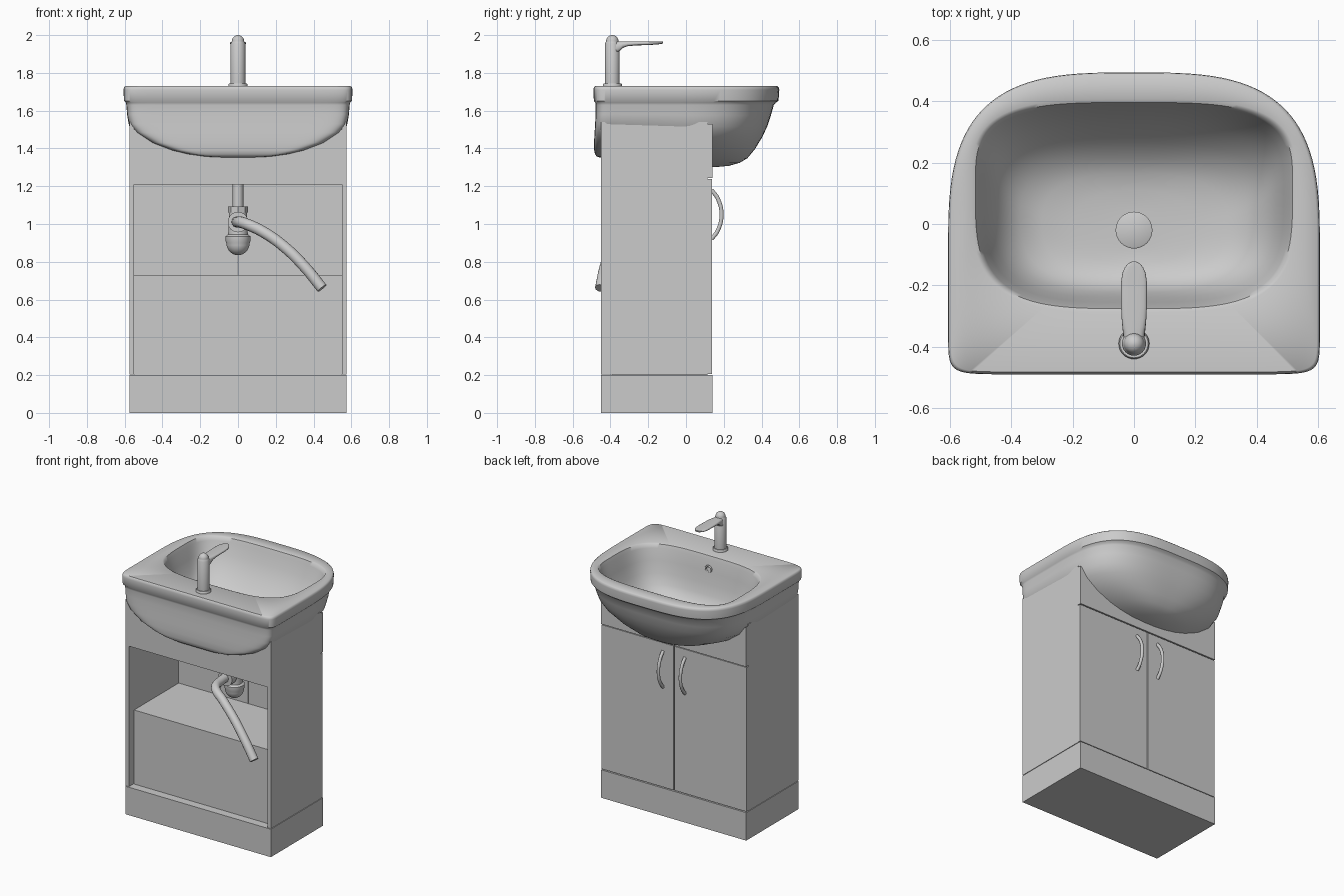
import bpy, bmesh, math
from mathutils import Vector

if "Cube" in bpy.data.objects:
    bpy.data.objects.remove(bpy.data.objects["Cube"])


def finish(name, bm, smooth=None):
    bmesh.ops.recalc_face_normals(bm, faces=bm.faces)
    me = bpy.data.meshes.new(name)
    bm.to_mesh(me)
    bm.free()
    ob = bpy.data.objects.new(name, me)
    bpy.context.collection.objects.link(ob)
    if smooth:
        bpy.ops.object.select_all(action='DESELECT')
        bpy.context.view_layer.objects.active = ob
        ob.select_set(True)
        bpy.ops.object.shade_smooth_by_angle(angle=math.radians(smooth))
    return ob


def loft(name, rings, smooth=40):
    """Skin a list of equal-length point rings and cap both ends."""
    bm = bmesh.new()
    vs = [[bm.verts.new(p) for p in r] for r in rings]
    n = len(vs[0])
    for a, b in zip(vs, vs[1:]):
        for i in range(n):
            j = (i + 1) % n
            bm.faces.new((a[i], a[j], b[j], b[i]))
    bm.faces.new(vs[0])
    bm.faces.new(vs[-1])
    return finish(name, bm, smooth)


def box(name, x0, x1, y0, y1, z0, z1):
    return loft(name, [[(x0, y0, z), (x1, y0, z), (x1, y1, z), (x0, y1, z)]
                       for z in (z0, z1)], None)


def lathe(name, profile, x, y, n=32):
    """Vertical turned part from (radius, z) pairs."""
    return loft(name, [[(x + r * math.cos(2 * math.pi * i / n),
                         y + r * math.sin(2 * math.pi * i / n), z)
                        for i in range(n)] for r, z in profile])


def tube(name, pts, radius):
    cu = bpy.data.curves.new(name, 'CURVE')
    cu.dimensions = '3D'
    cu.bevel_depth, cu.bevel_resolution = radius, 5
    cu.use_fill_caps = True
    cu.resolution_u = 10
    sp = cu.splines.new('BEZIER')
    sp.bezier_points.add(len(pts) - 1)
    for bp, p in zip(sp.bezier_points, pts):
        bp.co = p
        bp.handle_left_type = bp.handle_right_type = 'AUTO'
    ob = bpy.data.objects.new(name, cu)
    bpy.context.collection.objects.link(ob)
    return ob


def spow(v, e):
    return math.copysign(abs(v) ** e, v)


def plan(z, a, front, back, yc, nf, nb, tilt=0.0, n=112):
    """Basin outline: soft far half (exponent nf), squarer wall half (nb)."""
    pts = []
    for i in range(n):
        t = 2 * math.pi * (i + 0.5) / n
        c, s = math.cos(t), math.sin(t)
        e, b = (2 / nf, front - yc) if s > 0 else (2 / nb, yc - back)
        y = yc + b * spow(s, e)
        k = min(1, max(0, (y + 0.45) / 0.6))
        pts.append((a * spow(c, e), y, z - tilt * k * k * (3 - 2 * k)))
    return pts


# Basin: outside, rim and bowl as one lofted skin
rings = []
for z, a, f, b, nf, nb in [
        (1.352, .08, .17, -.455, 2.2, 9), (1.357, .18, .23, -.472, 2.3, 12),
        (1.37, .27, .285, -.482, 2.4, 14), (1.39, .355, .325, -.486, 2.5, 14),
        (1.43, .46, .365, -.487, 2.7, 15), (1.485, .543, .405, -.484, 2.9, 16),
        (1.53, .577, .43, -.481, 3.0, 16), (1.58, .587, .45, -.479, 3.1, 16),
        (1.63, .591, .465, -.478, 3.2, 16), (1.642, .594, .475, -.48, 3.2, 16),
        (1.652, .604, .49, -.488, 3.2, 16), (1.71, .606, .494, -.49, 3.2, 16),
        (1.723, .604, .492, -.488, 3.2, 16), (1.73, .596, .484, -.482, 3.2, 16)]:
    u = max(0, 1 - (z - 1.35) / 0.25)
    rings.append(plan(z, a, f, b, -0.1, nf, nb, 0.05 * u))
for z, a, f, b, yc, nf in [
        (1.73, .53, .408, -.288, .12, 3.4), (1.725, .517, .396, -.276, .12, 3.5),
        (1.70, .507, .387, -.268, .12, 3.5), (1.62, .488, .362, -.255, .11, 3.4),
        (1.54, .462, .318, -.24, .09, 3.3), (1.47, .425, .265, -.222, .06, 3.1),
        (1.42, .37, .212, -.198, .03, 2.9), (1.395, .30, .165, -.168, .01, 2.6),
        (1.383, .20, .11, -.13, -.01, 2.3), (1.378, .07, .05, -.09, -.02, 2.0)]:
    rings.append(plan(z, a, f, b, yc, nf, nf + 0.1))
loft("basin", rings, 45)

# Waste plug and overflow ring
lathe("drain_plug", [(.06, 1.365), (.06, 1.384), (.055, 1.387)], 0, -.02)
bpy.ops.mesh.primitive_torus_add(location=(0, -.256, 1.64), rotation=(math.radians(82), 0, 0),
                                 major_radius=.022, minor_radius=.006,
                                 major_segments=32, minor_segments=10)
bpy.context.object.name = "overflow_ring"
bpy.ops.object.shade_smooth()

# Tap: turned body with dome, plus flat lofted spout
dome = [(.033 * math.cos(t), 1.967 + .033 * math.sin(t))
        for t in [i * math.pi / 2 / 8 for i in range(8)]]
lathe("tap_body", [(.05, 1.728), (.05, 1.74), (.046, 1.745), (.039, 1.745), (.039, 1.955),
                   (.035, 1.962)] + dome + [(.002, 2.0)], 0, -.39)
spout = []
for y, w, zb in [(-.39, .033, 1.89), (-.352, .036, 1.915), (-.335, .038, 1.932),
                 (-.31, .04, 1.941), (-.27, .042, 1.945), (-.19, .042, 1.948),
                 (-.16, .038, 1.95), (-.14, .029, 1.952), (-.128, .018, 1.954),
                 (-.122, .006, 1.956)]:
    zc, h = (1.967 + zb) / 2, (1.967 - zb) / 2
    spout.append([(w * spow(math.cos(t), .6), y, zc + h * spow(math.sin(t), .6))
                  for t in [2 * math.pi * i / 20 for i in range(20)]])
loft("tap_spout", spout, 50)

# Cabinet carcass: plinth, sides, rails, inner box
W, Y0, Y1 = .575, -.45, .14
box("plinth", -W, W, Y0, Y1, 0, .2)
for s, side in ((1, "right"), (-1, "left")):
    xs = sorted((s * .55, s * W))
    box(side + "_side_panel", *xs, Y0, .115, .204, 1.54)
    xs = sorted((s * .003, s * W))
    box(side + "_door", *xs, .115, Y1 - .003, .206, 1.238)
    # bowed door handle
    tube(side + "_handle", [(s * .087, .135, .92), (s * .087, .168, .965), (s * .087, .188, 1.05),
                            (s * .087, .168, 1.135), (s * .087, .135, 1.18)], .011)
box("wall_side_rail", -.55, .55, Y0, Y0 + .025, 1.21, 1.5)
box("inner_box", -.55, .55, -.39, .115, .2, .73)

# Apron above the doors, top edge following the basin underside
N = 24
top = [(W * (1 - 2 * i / N), 1.34 + .19 * abs(1 - 2 * i / N) ** 2.5) for i in range(N + 1)]
outline = [(-W, 1.244), (W, 1.244)] + top
loft("apron", [[(x, y, z) for x, z in outline] for y in (.115, Y1)], None)

# Waste trap: tailpipe, nut and bottle
ty = -.04
lathe("tailpipe", [(.028, 1.05), (.028, 1.33)], 0, ty)
lathe("trap_nut", [(.054, 1.06), (.054, 1.092)], 0, ty, 8)
bowl = [(.062 * math.cos(t), .90 + .065 * math.sin(t))
        for t in [-math.pi / 2 * (1 - i / 8) for i in range(1, 9)]]
lathe("trap_bottle", [(.002, .835)] + bowl + [(.066, .91), (.066, .935), (.052, .945),
                                              (.048, 1.06), (.03, 1.065)], 0, ty)

# Outlet collar and waste hose
bpy.ops.mesh.primitive_cylinder_add(vertices=32, radius=.054, depth=.05,
                                    location=(0, -.12, 1.01), rotation=(math.pi / 2, 0, 0))
bpy.context.object.name = "outlet_collar"
bpy.ops.object.shade_smooth_by_angle(angle=math.radians(40))
tube("waste_hose", [(0, ty, 1.01), (0, -.2, 1.01), (.03, -.295, 1.005), (.13, -.35, .96),
                    (.25, -.395, .875), (.36, -.43, .765), (.445, -.452, .66)], .03)
